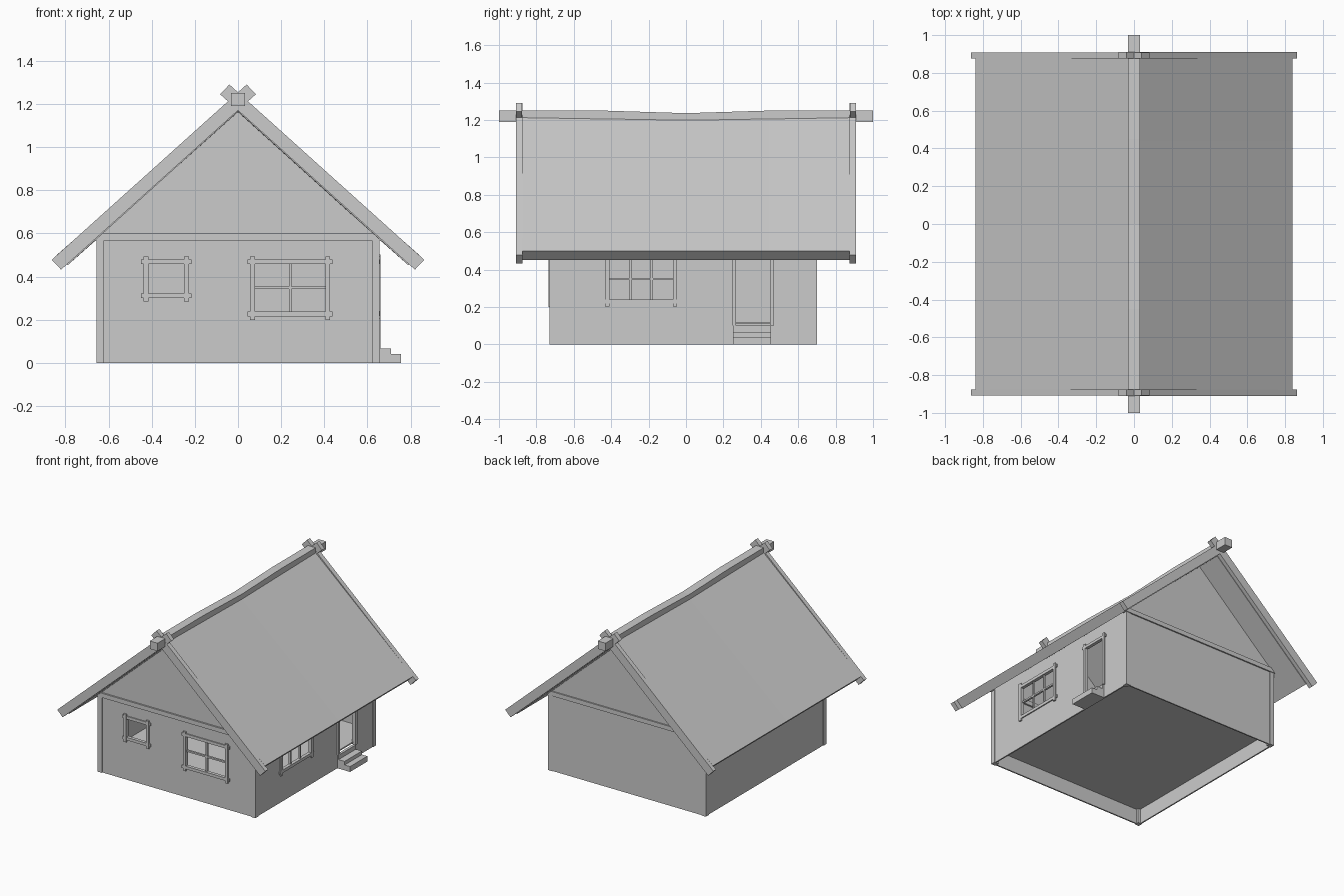
import bpy

if "Cube" in bpy.data.objects:
    bpy.data.objects.remove(bpy.data.objects["Cube"])


def mesh_object(name, verts, faces):
    me = bpy.data.meshes.new(name)
    me.from_pydata(verts, [], faces)
    me.update()
    ob = bpy.data.objects.new(name, me)
    bpy.context.collection.objects.link(ob)
    return ob


def loft(name, rings):
    """Closed solid through equal-sized rings of points."""
    n = len(rings[0])
    verts = [p for r in rings for p in r]
    faces = [tuple(range(n))[::-1], tuple(range(len(verts) - n, len(verts)))]
    for k in range(len(rings) - 1):
        for i in range(n):
            j = (i + 1) % n
            faces.append((k * n + i, k * n + j, (k + 1) * n + j, (k + 1) * n + i))
    return mesh_object(name, verts, faces)


def prism(name, pts, y0, y1):
    """Extrude an x-z profile (anticlockwise seen from +y side) along y."""
    return loft(name, [[(x, y, z) for x, z in pts[::-1]] for y in (y0, y1)])


def box(name, x0, x1, y0, y1, z0, z1):
    return prism(name, [(x0, z0), (x1, z0), (x1, z1), (x0, z1)], y0, y1)


def wall_point(side, u, z):
    return {"front": (u, -0.718, z), "back": (u, 0.69, z),
            "right": (0.645, u, z), "left": (-0.645, u, z)}[side]


def wall(side, u0, u1, top, holes=()):
    """Thin wall sheet split into cells, leaving out the openings."""
    us = sorted({u0, u1, *[v for h in holes for v in h[:2]]})
    zs = sorted({0, top, *[v for h in holes for v in h[2:]]})
    verts = [wall_point(side, u, z) for z in zs for u in us]
    n, faces = len(us), []
    for k in range(len(zs) - 1):
        for i in range(n - 1):
            cu, cz = (us[i] + us[i + 1]) / 2, (zs[k] + zs[k + 1]) / 2
            if not any(a < cu < b and c < cz < d for a, b, c, d in holes):
                q = (k * n + i, k * n + i + 1, (k + 1) * n + i + 1, (k + 1) * n + i)
                faces.append(q if side in ("front", "right") else q[::-1])
    ob = mesh_object(side + "_wall", verts, faces)
    m = ob.modifiers.new("thickness", "SOLIDIFY")
    m.thickness, m.offset = 0.01, 0


def trim(side, name, u0, u1, z0, z1, out=0.016):
    """Board lying on the front or right wall."""
    if side == "front":
        box(name, u0, u1, -0.718 - out, -0.706, z0, z1)
    else:
        box(name, 0.633, 0.645 + out, u0, u1, z0, z1)


def frame(side, name, hole, cols=1, rows=1, w=0.022, sill=True):
    a, b, c, d = hole
    low = c - w - 0.016 if sill else c
    # Uprights and crosspieces with overlapping ends
    for u in (a - w, b):
        trim(side, name + "_upright", u, u + w, low, d + w + 0.014)
    for z in ([c - w, d] if sill else [d]):
        trim(side, name + "_crosspiece", a - w - 0.012, b + w + 0.012, z, z + w, 0.013)
    # Glazing bars
    for i in range(1, cols):
        u = a + (b - a) * i / cols
        trim(side, name + "_bar", u - 0.006, u + 0.006, c, d, 0.004)
    for i in range(1, rows):
        z = c + (d - c) * i / rows
        trim(side, name + "_bar", a, b, z - 0.006, z + 0.006, 0.003)


# Walls with openings
small = (-0.415, -0.25, 0.322, 0.458)
large = (0.078, 0.405, 0.237, 0.458)
side_win = (-0.41, -0.07, 0.24, 0.458)
door = (0.268, 0.45, 0.10, 0.468)
wall("front", -0.645, 0.645, 0.58, [small, large])
wall("back", -0.645, 0.645, 0.58)
wall("right", -0.718, 0.69, 0.58, [side_win, door])
wall("left", -0.718, 0.69, 0.58)
box("floor", -0.64, 0.64, -0.713, 0.685, 0.11, 0.12)

# Window and door frames
frame("front", "small_window", small)
frame("front", "large_window", large, 2, 2)
frame("right", "side_window", side_win, 3, 2)
frame("right", "door", door, w=0.02, sill=False)

# Corner posts
for x in (-0.655, 0.62):
    for y in (-0.73, 0.665):
        box("corner_post", x, x + 0.035, y, y + 0.035, 0, 0.572)

# Gables and their tie beams
for y, yb in ((-0.723, -0.735), (0.685, 0.67)):
    prism("gable", [(-0.65, 0.58), (0.65, 0.58), (0, 1.165)], y, y + 0.01)
    prism("gable_beam", [(-0.662, 0.567), (0.662, 0.567), (0.628, 0.6), (-0.628, 0.6)],
          yb, yb + 0.035)

# Door steps
for x1, z0, z1 in ((0.755, 0, 0.04), (0.71, 0.04, 0.067), (0.66, 0.067, 0.1)):
    box("door_step", 0.64, x1, 0.25, 0.455, z0, z1)

# Sagging roof
half = [(0.84, 0.5), (0.79, 0.452)]
rings = []
for y, sag in ((-0.88, 0), (-0.44, 0.007), (0, 0.014), (0.44, 0.007), (0.88, 0)):
    prof = [(0, 1.24 - sag)] + half + [(0, 1.165 - sag)] + [(-x, z) for x, z in half[::-1]]
    rings.append([(x, y, z) for x, z in prof])
loft("roof", rings)

# Sagging ridge beam
loft("ridge_beam", [[(x, y, z - s) for x, z in
                     ((-0.032, 1.25), (0.032, 1.25), (0.032, 1.19), (-0.032, 1.19))]
                    for y, s in ((-1, 0), (-0.45, 0), (0, 0.014), (0.45, 0), (1, 0))])

# Crossed bargeboards
board = [(-0.083, 1.245), (0.82, 0.432), (0.864, 0.477), (-0.04, 1.29)]
for y in (-0.91, 0.875):
    prism("bargeboard_right", board, y, y + 0.035)
    prism("bargeboard_left", [(-x, z) for x, z in board[::-1]], y + 0.001, y + 0.034)
